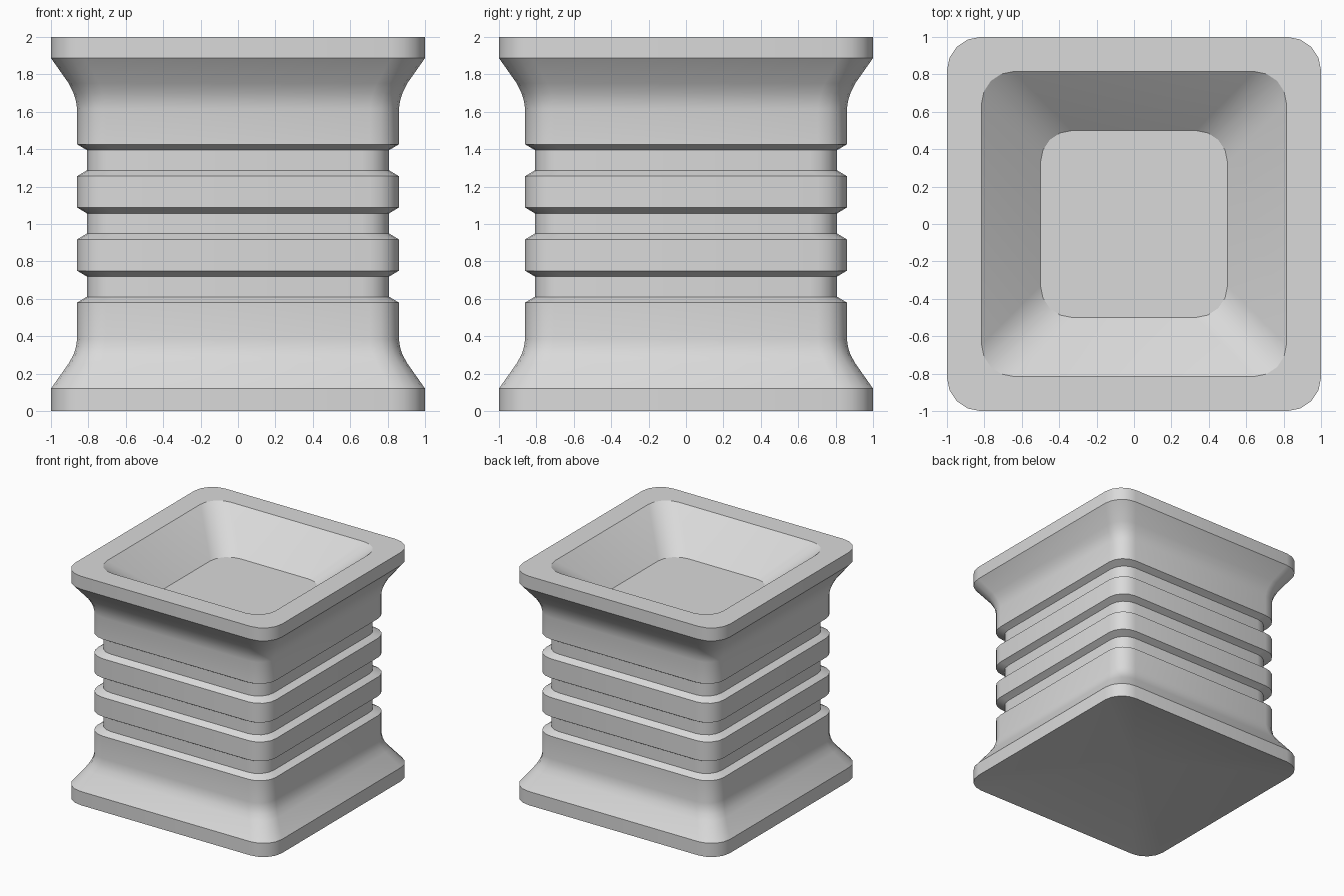
import bpy, bmesh, math

if "Cube" in bpy.data.objects:
    bpy.data.objects.remove(bpy.data.objects["Cube"])

SEGMENTS = 4       # steps per rounded corner


def section(half, z, radius):
    """Points of a rounded square of the given half width."""
    c = half - radius
    pts = []
    for k, (sx, sy) in enumerate([(1, 1), (-1, 1), (-1, -1), (1, -1)]):
        for i in range(SEGMENTS + 1):
            a = math.radians(90 * (k + i / SEGMENTS))
            pts.append((sx * c + radius * math.cos(a),
                        sy * c + radius * math.sin(a), z))
    return pts


# flared foot: lip, slope and soft curve into the shaft
foot = [(1.0, 0.0), (1.0, 0.12), (0.905, 0.255), (0.88, 0.30),
        (0.867, 0.34), (0.86, 0.385)]
profile = list(foot)

# three chamfered grooves round the shaft
for z in (0.58, 0.918, 1.256):
    profile += [(0.86, z), (0.808, z + 0.031),
                (0.808, z + 0.139), (0.86, z + 0.17)]

# flared head mirrors the foot
profile += [(h, 2.0 - z + (0.007 if 0 < z < 0.3 else 0)) for h, z in reversed(foot)]
sections = [section(h, z, 0.18 * h) for h, z in profile]

# tapering basin
sections += [section(0.815, 2.0, 0.17), section(0.5, 1.71, 0.17)]

# loft the sections
bm = bmesh.new()
rings = [[bm.verts.new(p) for p in pts] for pts in sections]
n = len(rings[0])
for low, high in zip(rings, rings[1:]):
    for i in range(n):
        j = (i + 1) % n
        bm.faces.new((low[i], low[j], high[j], high[i]))

# basin floor and hollow underside
bm.faces.new(rings[-1])
apex = bm.verts.new((0, 0, 0.18))
for i in range(n):
    bm.faces.new((rings[0][(i + 1) % n], rings[0][i], apex))

mesh = bpy.data.meshes.new("square_planter")
bm.to_mesh(mesh)
bm.free()
mesh.shade_smooth()
mesh.set_sharp_from_angle(angle=math.radians(28))

# plain grey stone
stone = bpy.data.materials.new("light_grey")
stone.diffuse_color = (0.7, 0.7, 0.7, 1)
stone.use_nodes = True
stone.node_tree.nodes["Principled BSDF"].inputs["Base Color"].default_value = stone.diffuse_color
mesh.materials.append(stone)

planter = bpy.data.objects.new("square_planter", mesh)
bpy.context.collection.objects.link(planter)
